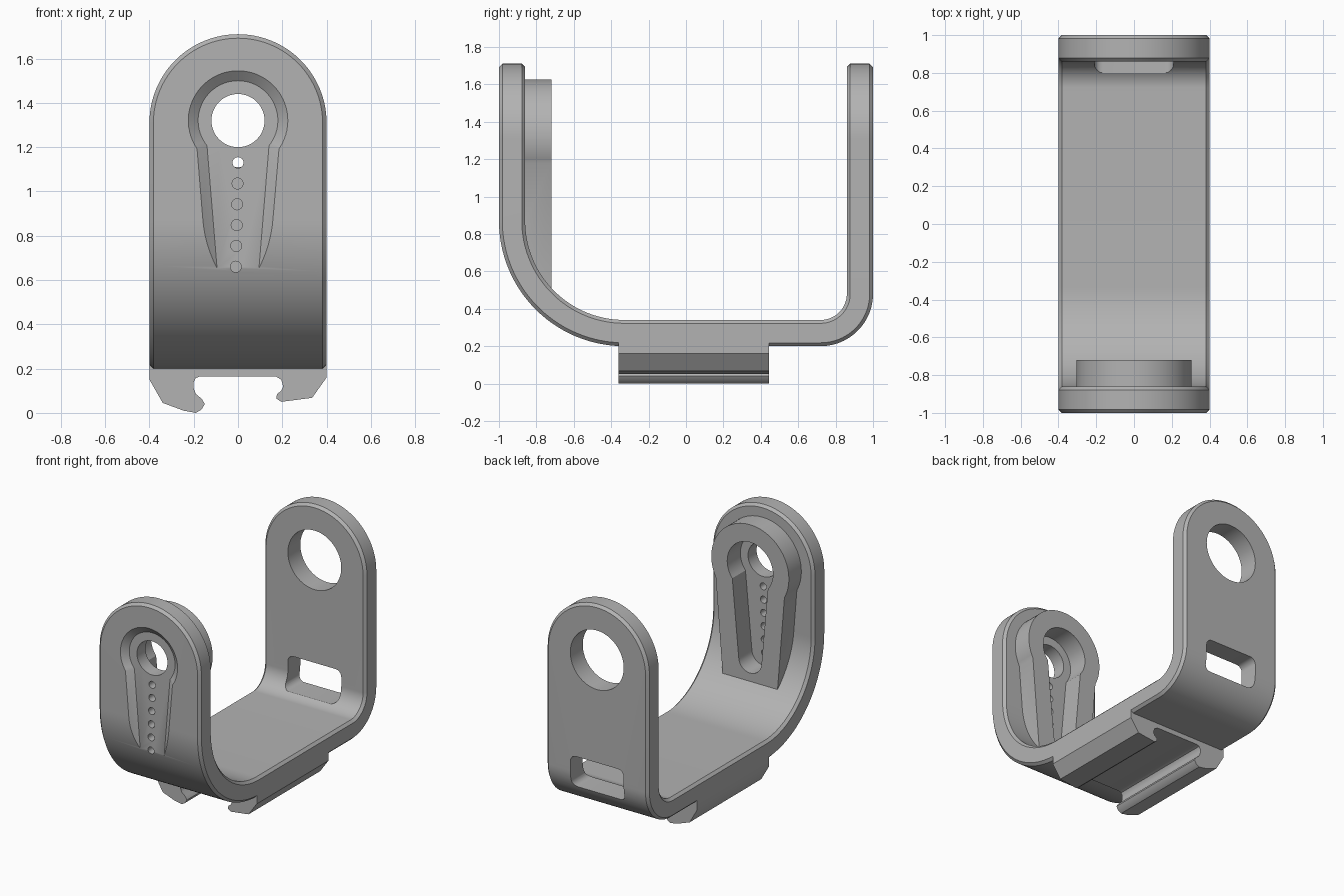
import bpy, bmesh
from math import sin, cos, acos, pi, radians

cube = bpy.data.objects.get("Cube")
if cube:
    bpy.data.objects.remove(cube, do_unlink=True)

grey = bpy.data.materials.new("plain_grey")
grey.use_nodes = True
COLOUR = (0.45, 0.45, 0.45, 1)
grey.diffuse_color = COLOUR
grey.node_tree.nodes["Principled BSDF"].inputs["Base Color"].default_value = COLOUR

HOLE_Z = 1.32   # height of both pivot holes


def arc(cx, cz, r, a0, a1, n=24):
    return [(cx + r * cos(a0 + (a1 - a0) * i / n),
             cz + r * sin(a0 + (a1 - a0) * i / n)) for i in range(n + 1)]


def loft(name, ring_a, ring_b):
    """Solid between two matching rings of 3D points."""
    bm = bmesh.new()
    a = [bm.verts.new(p) for p in ring_a]
    b = [bm.verts.new(p) for p in ring_b]
    bm.faces.new(a)
    bm.faces.new(b[::-1])
    for i in range(len(a)):
        j = (i + 1) % len(a)
        bm.faces.new((a[j], a[i], b[i], b[j]))
    bmesh.ops.recalc_face_normals(bm, faces=bm.faces)
    mesh = bpy.data.meshes.new(name)
    bm.to_mesh(mesh)
    bm.free()
    mesh.materials.append(grey)
    obj = bpy.data.objects.new(name, mesh)
    bpy.context.collection.objects.link(obj)
    return obj


def prism_y(name, outline, y0, y1, outline_b=None):
    return loft(name, [(x, y0, z) for x, z in outline],
                [(x, y1, z) for x, z in outline_b or outline])


def apply(obj, mod):
    bpy.context.view_layer.objects.active = obj
    bpy.ops.object.modifier_apply(modifier=mod.name)


def combine(obj, tool, operation):
    mod = obj.modifiers.new(operation, 'BOOLEAN')
    mod.operation, mod.solver, mod.object = operation, 'EXACT', tool
    apply(obj, mod)
    bpy.data.objects.remove(tool, do_unlink=True)


def smooth(obj):
    bpy.ops.object.select_all(action='DESELECT')
    obj.select_set(True)
    bpy.context.view_layer.objects.active = obj
    bpy.ops.object.shade_smooth_by_angle(angle=radians(30))


def keyhole(r, neck, foot, foot_z, rounded=False):
    """Round head on a tapering leg, as (x, z) points."""
    a = -acos(neck / r)
    head = arc(0, HOLE_Z, r, a, pi - a, 48)
    if rounded:
        return head + arc(0, foot_z + foot, foot, pi, 2 * pi, 16)
    return head + [(-foot, foot_z), (foot, foot_z)]


# Bent band: side profile, trimmed to a round-ended strip
outer = ([(-1, 1.8)] + arc(-.33, .87, .67, pi, 1.5 * pi, 40)
         + arc(.72, .48, .28, -pi / 2, 0) + [(1, 1.8)])
inner = ([(.86, 1.8)] + arc(.72, .48, .14, 0, -pi / 2)
         + arc(-.33, .87, .53, 1.5 * pi, pi, 40) + [(-.86, 1.8)])
side = outer + inner
band = loft("bent_band", [(-.5, y, z) for y, z in side], [(.5, y, z) for y, z in side])
strip = arc(0, 1.31, .4, 0, pi, 64) + [(-.4, 0), (.4, 0)]
combine(band, prism_y("strip", strip, -1.2, 1.2), 'INTERSECT')

# Chamfered rim
bevel = band.modifiers.new("chamfer", 'BEVEL')
bevel.width, bevel.segments = .018, 1
bevel.limit_method, bevel.angle_limit = 'ANGLE', radians(50)
apply(band, bevel)

# Raised boss on the inner side of the front leg, with its cavity
combine(band, prism_y("boss", keyhole(.305, .27, .215, .50), -.87, -.72), 'UNION')
combine(band, prism_y("cavity", keyhole(.18, .14, .09, .57, True), -.868, -.6), 'DIFFERENCE')

# Flared recess on the front face
flare = .09
combine(band, prism_y("recess", keyhole(.18, .14, .082, .5), -.964, -1.036,
                      keyhole(.18 + flare, .14 + flare, .082 + flare, .5)), 'DIFFERENCE')

# Pivot holes
combine(band, prism_y("front_hole", arc(0, HOLE_Z, .12, 0, 2 * pi, 48)[:-1], -1.2, -.5), 'DIFFERENCE')
combine(band, prism_y("back_hole", arc(0, HOLE_Z, .21, 0, 2 * pi, 64)[:-1], .7, 1.2), 'DIFFERENCE')

# Row of small holes down the recess
for i in range(6):
    pin = arc(-.002 * i, 1.13 - .094 * i, .025, 0, 2 * pi, 16)[:-1]
    combine(band, prism_y("pin_hole", pin, -1.1, -.76), 'DIFFERENCE')

# Strap slot low in the back leg
slot = []
for k, (cx, cz) in enumerate([(.165, .545), (-.165, .545), (-.165, .41), (.165, .41)]):
    slot += arc(cx, cz, .045, k * pi / 2, (k + 1) * pi / 2, 6)
combine(band, prism_y("strap_slot", slot, .7, 1.2), 'DIFFERENCE')
smooth(band)

# Clip rail underneath, with a hook on each side
rail_outline = [(-.4, .23), (-.4, .15), (-.34, .045), (-.245, .01), (-.19, 0),
                (-.165, .015), (-.15, .04), (-.163, .063), (-.19, .085), (-.2, .11),
                (-.2, .14), (-.19, .158), (-.17, .165),
                (.17, .165), (.195, .15), (.204, .12), (.195, .1), (.176, .085),
                (.173, .065), (.195, .05), (.335, .068), (.4, .16), (.4, .23)]
rail = prism_y("clip_rail", rail_outline, -.36, .445)
smooth(rail)
